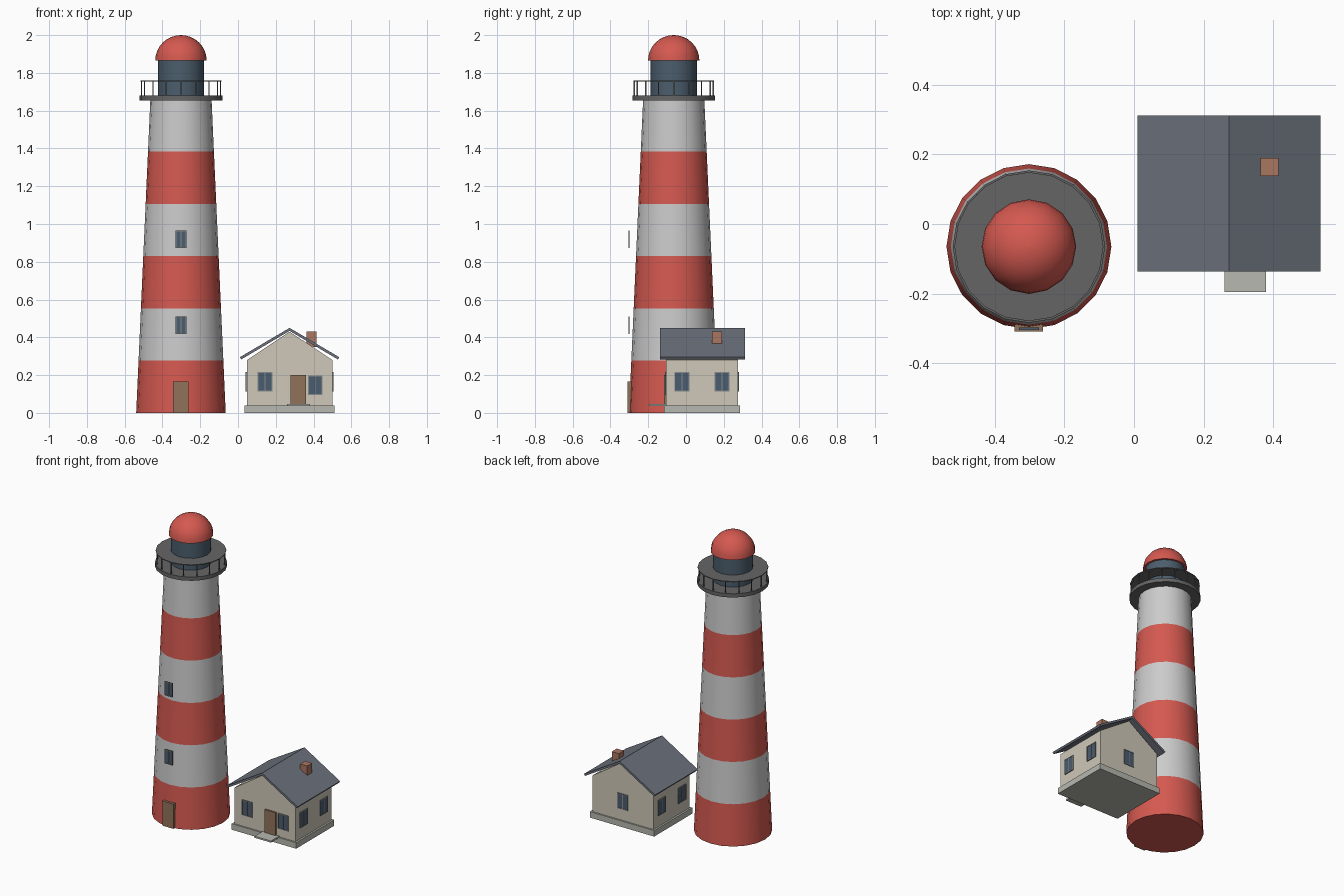
import bpy, bmesh
from math import pi, sin, cos
from mathutils import Matrix, Vector

if "Cube" in bpy.data.objects:
    bpy.data.objects.remove(bpy.data.objects["Cube"])


def mat(name, r, g, b):
    m = bpy.data.materials.new(name)
    m.diffuse_color = (r, g, b, 1)
    m.use_nodes = True
    m.node_tree.nodes["Principled BSDF"].inputs["Base Color"].default_value = m.diffuse_color
    return m


RED = mat("red", .66, .1, .08)
WHITE = mat("white", .55, .55, .55)
DARK = mat("dark_grey", .13, .13, .13)
BLUE = mat("lantern_blue", .07, .11, .15)
GLASS = mat("glass", .07, .11, .16)
FRAME = mat("frame", .25, .26, .26)
WOOD = mat("wood", .28, .17, .1)
CREAM = mat("cream", .62, .58, .48)
STONE = mat("stone", .48, .48, .44)
SLATE = mat("slate", .15, .165, .2)
BRICK = mat("brick", .4, .18, .12)


def make(name, bm, mats, smooth=False):
    bmesh.ops.recalc_face_normals(bm, faces=bm.faces)
    me = bpy.data.meshes.new(name)
    bm.to_mesh(me)
    bm.free()
    ob = bpy.data.objects.new(name, me)
    bpy.context.collection.objects.link(ob)
    for m in mats:
        me.materials.append(m)
    if smooth:
        bpy.ops.object.select_all(action='DESELECT')
        ob.select_set(True)
        bpy.context.view_layer.objects.active = ob
        bpy.ops.object.shade_smooth_by_angle(angle=pi / 6)
    return ob


def add_box(bm, x0, x1, y0, y1, z0, z1, index=0):
    c = Vector((x0 + x1, y0 + y1, z0 + z1)) / 2
    m = Matrix.Translation(c) @ Matrix.Diagonal((x1 - x0, y1 - y0, z1 - z0, 1))
    vs = bmesh.ops.create_cube(bm, size=1, matrix=m)["verts"]
    for f in {f for v in vs for f in v.link_faces}:
        f.material_index = index


def box(name, m, *dims):
    bm = bmesh.new()
    add_box(bm, *dims)
    return make(name, bm, [m])


CX, CY = -.302, -.065  # tower axis


def lathe(name, profile, sides, mats):
    """Closed solid of revolution on the tower axis; materials alternate by ring."""
    bm = bmesh.new()
    rings = [[bm.verts.new((CX + r * cos(2 * pi * i / sides), CY + r * sin(2 * pi * i / sides), z))
              for i in range(sides)] for r, z in profile]
    for k in range(len(rings) - 1):
        for i in range(sides):
            j = (i + 1) % sides
            f = bm.faces.new((rings[k][i], rings[k][j], rings[k + 1][j], rings[k + 1][i]))
            f.material_index = k % len(mats)
    bm.faces.new(rings[0])
    bm.faces.new(rings[-1]).material_index = (len(rings) - 2) % len(mats)
    bmesh.ops.remove_doubles(bm, verts=bm.verts, dist=1e-5)
    return make(name, bm, mats, True)


# Striped tower, gallery, lantern room and dome
lathe("tower", [(.237 - .075 * k / 6, 1.66 * k / 6) for k in range(7)], 20, [RED, WHITE])
lathe("gallery_floor", [(.219, 1.655), (.219, 1.68)], 20, [DARK])
lathe("gallery_rail", [(.214, 1.755), (.214, 1.76)], 20, [DARK])
lathe("lantern_room", [(.122, 1.68), (.122, 1.87)], 16, [BLUE])
lathe("dome", [(.136 * cos(a), 1.866 + .134 * sin(a)) for a in
               [pi / 2 * k / 8 for k in range(8)] + [pi / 2 - .01]], 16, [RED])

# Railing posts
bm = bmesh.new()
for i in range(16):
    x, y = CX + .209 * cos(pi * i / 8), CY + .209 * sin(pi * i / 8)
    add_box(bm, x - .003, x + .003, y - .003, y + .003, 1.68, 1.757)
make("railing_posts", bm, [DARK])


def window(name, x, y, z, w, h, angle=0):
    """Two-pane window facing -y before rotation; (x, y, z) is the centre of its back."""
    bm = bmesh.new()
    t, a, b = .005, w / 2, h / 2
    add_box(bm, -a, a, -t, 0, -b, b, 0)
    for x0 in (-a, -t / 2, a - t):
        add_box(bm, x0, x0 + t, -t - .002, 0, -b, b, 1)
    for z0 in (-b, b - t):
        add_box(bm, -a, a, -t - .002, 0, z0, z0 + t, 1)
    bm.transform(Matrix.Translation((x, y, z)) @ Matrix.Rotation(angle, 4, 'Z'))
    make(name, bm, [GLASS, FRAME])


# Tower door and windows
box("tower_door", WOOD, CX - .041, CX + .041, -.309, -.285, 0, .165)
for k, z in enumerate((.465, .92)):
    window(f"tower_window_{k}", CX, -.298, z, .058, .093)

# House body with gabled ends
HX, HY = .273, .086
box("house_plinth", STONE, HX - .238, HX + .238, HY - .202, HY + .2, 0, .04)
bm = bmesh.new()
outline = [(-.226, .04), (.226, .04), (.226, .28), (0, .43), (-.226, .28)]
face = bm.faces.new([bm.verts.new((HX + x, HY - .192, z)) for x, z in outline])
ext = bmesh.ops.extrude_face_region(bm, geom=[face])["geom"]
bmesh.ops.translate(bm, vec=(0, .382, 0), verts=[v for v in ext if isinstance(v, bmesh.types.BMVert)])
make("house_walls", bm, [CREAM])

# Two roof slabs
for name, s in (("roof_left", -1), ("roof_right", 1)):
    bm = bmesh.new()
    prof = [(0, .45), (.263, .295), (.256, .283), (0, .434)]
    face = bm.faces.new([bm.verts.new((HX + s * x, HY - .223, z)) for x, z in prof])
    ext = bmesh.ops.extrude_face_region(bm, geom=[face])["geom"]
    bmesh.ops.translate(bm, vec=(0, .449, 0), verts=[v for v in ext if isinstance(v, bmesh.types.BMVert)])
    make(name, bm, [SLATE])

# Chimney, door and step
box("chimney", BRICK, .363, .415, .138, .19, .35, .43)
box("house_door", WOOD, .277, .36, -.117, -.1, .04, .2)
box("door_step", STONE, .26, .38, -.195, -.1, .036, .047)

# House windows
window("front_window_left", .143, HY - .19, .166, .078, .103)
window("front_window_right", .409, HY - .19, .147, .078, .103)
window("back_window", HX, HY + .188, .166, .078, .103, pi)
for side, s in (("left", -1), ("right", 1)):
    for k, y in enumerate((-.022, .191)):
        window(f"{side}_window_{k}", HX + s * .225, y, .166, .08, .103, s * pi / 2)
